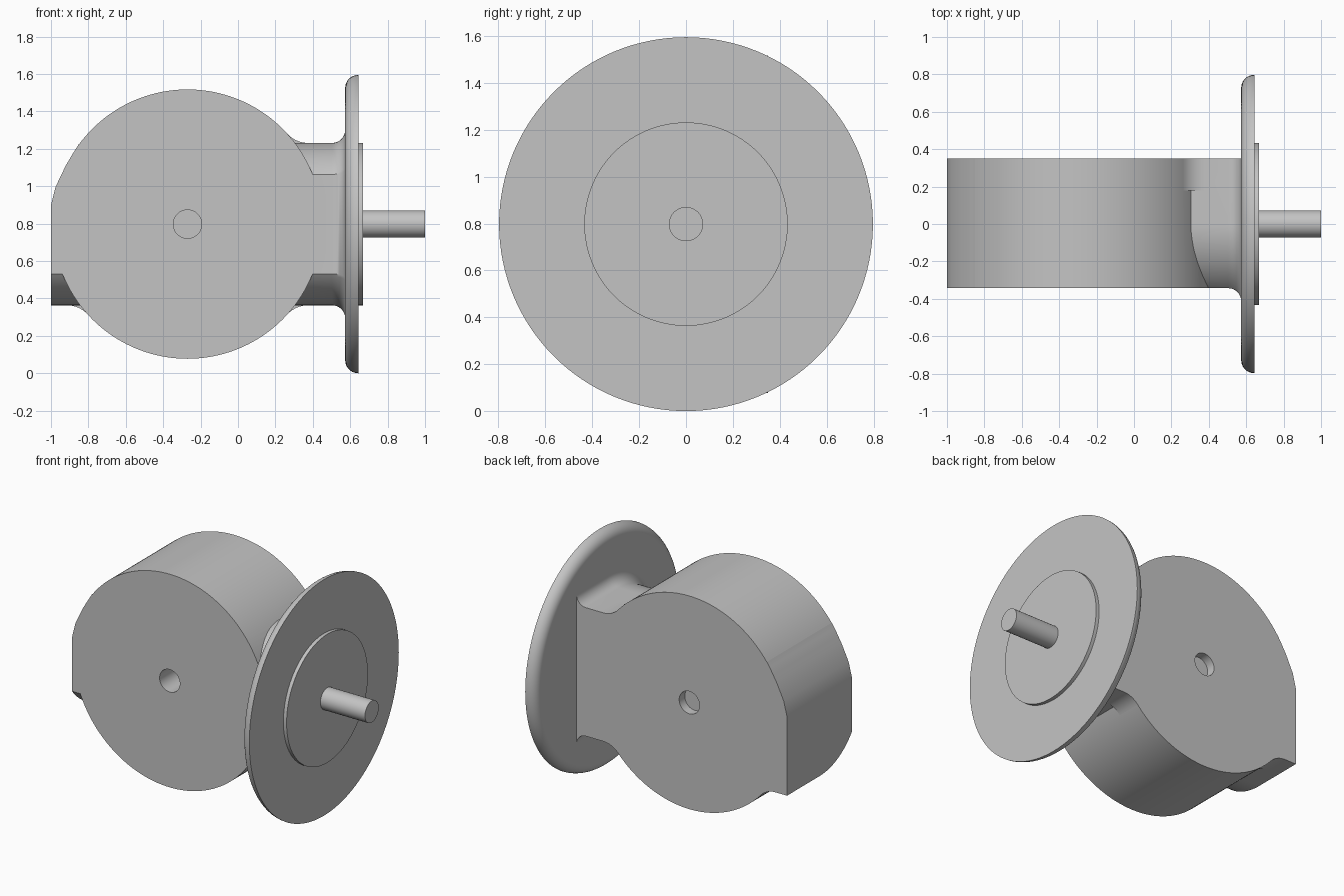
import bpy, bmesh, math
from mathutils import Matrix

cube = bpy.data.objects.get("Cube")
if cube:
    bpy.data.objects.remove(cube, do_unlink=True)

CX, CZ = -0.27, 0.7975          # drum axis
FRONT, BACK = -0.343, 0.35      # flat faces of the housing
DRUM_R, NECK_R = 0.72, 0.434
DISC_X, BLEND = 0.573, 0.07

grey = bpy.data.materials.new("light_grey")
grey.use_nodes = True
grey.diffuse_color = (0.55, 0.55, 0.55, 1)
grey.node_tree.nodes["Principled BSDF"].inputs["Base Color"].default_value = (0.55, 0.55, 0.55, 1)


def loft(name, rings):
    """Solid through a series of equal-length closed rings of points."""
    bm = bmesh.new()
    loops = [[bm.verts.new(p) for p in ring] for ring in rings]
    n = len(loops[0])
    for a, b in zip(loops, loops[1:]):
        for i in range(n):
            bm.faces.new((a[i], a[(i + 1) % n], b[(i + 1) % n], b[i]))
    bm.faces.new(loops[0][::-1])
    bm.faces.new(loops[-1])
    bmesh.ops.recalc_face_normals(bm, faces=bm.faces)
    me = bpy.data.meshes.new(name)
    bm.to_mesh(me)
    bm.free()
    me.materials.append(grey)
    ob = bpy.data.objects.new(name, me)
    bpy.context.collection.objects.link(ob)
    return ob


def prism(name, outline, y0, y1):
    """Extrude an (x, z) outline, given from the drum axis, along y."""
    return loft(name, [[(CX + x, y, CZ + z) for x, z in outline] for y in (y0, y1)])


def circle(r, n):
    return [(r * math.cos(2 * math.pi * i / n), r * math.sin(2 * math.pi * i / n)) for i in range(n)]


def turned(name, profile, n=128):
    """Solid of revolution about the x axis from (x, radius) pairs."""
    return loft(name, [[(x, a, CZ + b) for a, b in circle(r, n)] for x, r in profile])


def lower_arc(grow):
    """Lower half of the neck section: square at the back, round in front."""
    r, clip = NECK_R + grow, -FRONT + grow
    end = math.asin(clip / r)
    pts = [(BACK, -r)]
    for i in range(25):
        a = end * i / 24
        pts.append((-r * math.sin(a), -r * math.cos(a)))
    return pts


def neck_ring(x, grow):
    low = lower_arc(grow)
    return [(x, y, CZ + z) for y, z in low + [(y, -z) for y, z in reversed(low)]]


def combine(target, other, operation):
    mod = target.modifiers.new("combine", 'BOOLEAN')
    mod.operation, mod.solver, mod.object = operation, 'EXACT', other
    bpy.context.view_layer.update()
    graph = bpy.context.evaluated_depsgraph_get()
    mesh = bpy.data.meshes.new_from_object(target.evaluated_get(graph))
    target.modifiers.clear()
    target.data = mesh
    bpy.data.objects.remove(other, do_unlink=True)


# Housing drum
housing = prism("housing", circle(DRUM_R, 160), FRONT, BACK)

# Neck flaring into the disc
rings = [neck_ring(CX + 0.1, 0)]
for i in range(9):
    a = math.pi / 2 * i / 8
    rings.append(neck_ring(DISC_X - BLEND + BLEND * math.sin(a), BLEND * (1 - math.cos(a))))
rings.append(neck_ring(DISC_X + 0.03, BLEND))
parts = [loft("neck", rings)]

# Tail foot on the far side, with a flat end
section = lower_arc(0) + [(FRONT, 0.08), (BACK, 0.08)]
parts.append(loft("tail", [[(x, y, CZ + z) for y, z in section] for x in (-1, CX - 0.1)]))
shoulder = [(-0.73, 0), (-0.73, 0.1), (-0.705, 0.2), (-0.65, 0.315), (-0.58, 0.43), (-0.3, 0)]
parts.append(prism("shoulder", shoulder, FRONT, BACK))

# Concave blends between the drum and the neck or tail
R = 0.15
cz = NECK_R + R
cx = math.sqrt((DRUM_R + R) ** 2 - cz ** 2)
start = math.atan2(-cz, -cx)
blend = [(cx, 0.4), (0.45, 0.35)]
for i in range(11):
    a = start + (-math.pi / 2 - start) * i / 10
    blend.append((cx + R * math.cos(a), cz + R * math.sin(a)))
for sx, sz in ((1, 1), (1, -1), (-1, -1)):
    parts.append(prism("blend", [(sx * x, sz * z) for x, z in blend], 0.18, BACK))

for part in parts:
    combine(housing, part, 'UNION')

# Blind holes on the drum axis, deep in front and shallow behind
for y0, y1 in ((FRONT - 0.1, FRONT + 0.4), (BACK - 0.06, BACK + 0.1)):
    combine(housing, prism("hole_cutter", circle(0.076, 48), y0, y1), 'DIFFERENCE')

# Disc with a rounded inner rim
rim = [(DISC_X, 0.3)]
for i in range(11):
    a = math.pi / 2 * i / 10
    rim.append((DISC_X + BLEND * (1 - math.cos(a)), 0.7975 - BLEND + BLEND * math.sin(a)))
disc = turned("mounting_disc", rim)

# Raised hub and shaft
hub = turned("hub_plate", [(0.62, NECK_R), (0.667, NECK_R)])
shaft = turned("shaft", [(0.65, 0.073), (1, 0.073)], 48)

bpy.ops.object.select_all(action='DESELECT')
for ob in (housing, disc, hub, shaft):
    ob.select_set(True)
bpy.context.view_layer.objects.active = housing
bpy.ops.object.shade_smooth_by_angle(angle=math.radians(30))
